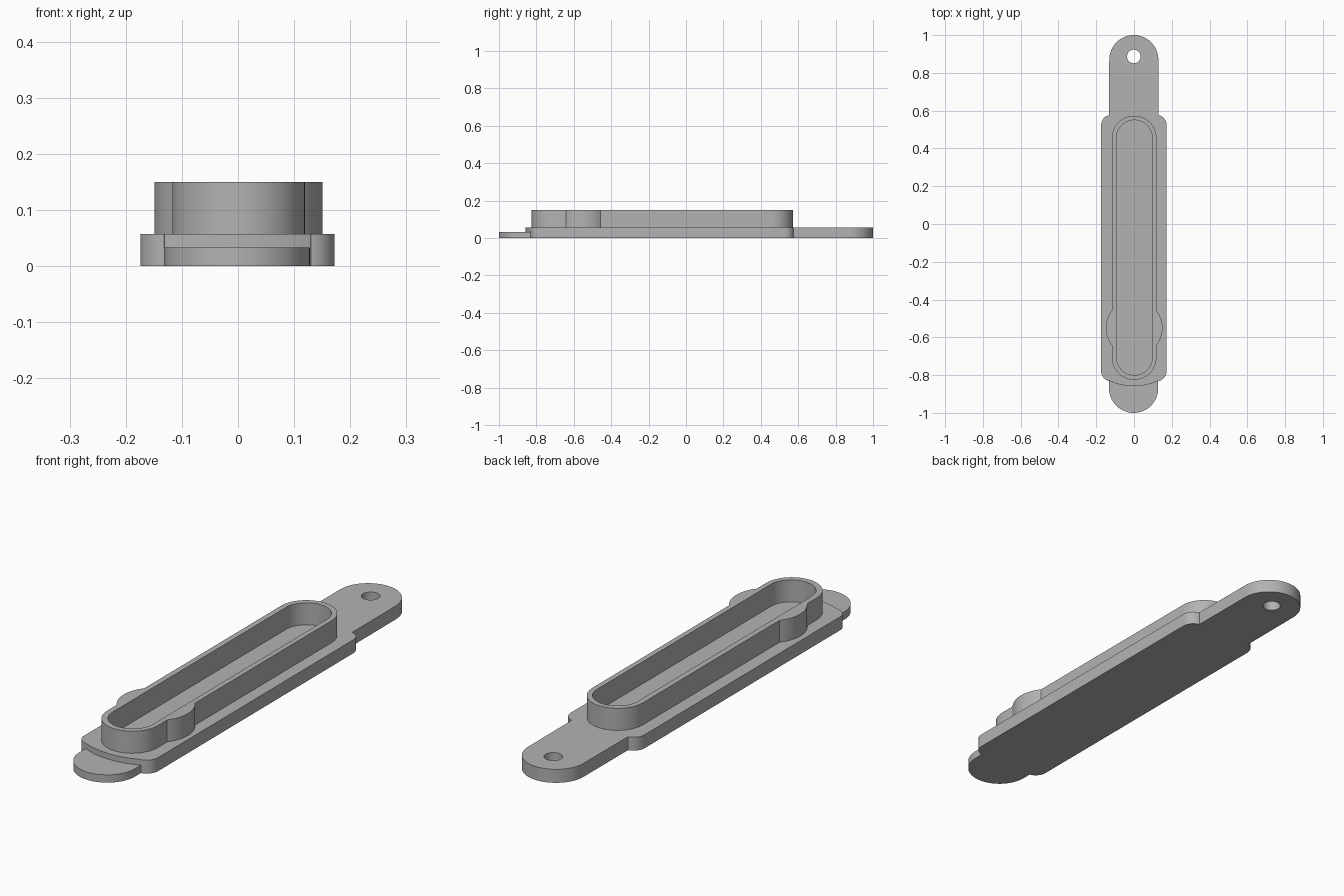
import bpy
from math import sin, cos, radians, acos, degrees

cube = bpy.data.objects.get("Cube")
if cube:
    bpy.data.objects.remove(cube, do_unlink=True)

grey = bpy.data.materials.new("plain grey")
grey.use_nodes = True
grey.diffuse_color = (0.45, 0.45, 0.45, 1)
grey.node_tree.nodes["Principled BSDF"].inputs["Base Color"].default_value = (0.45, 0.45, 0.45, 1)


def arc(x, y, r, start, end, steps=24):
    angles = [radians(start + (end - start) * i / steps) for i in range(steps + 1)]
    return [(x + r * cos(a), y + r * sin(a)) for a in angles]


def slot(half, front, back, x=0):
    return arc(x, front + half, half, 180, 360, 32) + arc(x, back - half, half, 0, 180, 32)


def mirrored(right):
    """Close a right-hand outline, listed front to back, with its mirror image."""
    return right + [(-x, y) for x, y in reversed(right) if abs(x) > 1e-5]


def slab(name, outlines, bottom, top, x=0):
    """Extrude flat outlines; outlines inside the first become holes."""
    curve = bpy.data.curves.new(name, "CURVE")
    curve.dimensions = "2D"
    curve.fill_mode = "BOTH"
    curve.extrude = (top - bottom) / 2
    for points in outlines:
        spline = curve.splines.new("POLY")
        spline.points.add(len(points) - 1)
        for p, (px, py) in zip(spline.points, points):
            p.co = (px, py, 0, 1)
        spline.use_cyclic_u = True
    temp = bpy.data.objects.new(name + " outline", curve)
    bpy.context.collection.objects.link(temp)
    bpy.context.view_layer.update()
    mesh = bpy.data.meshes.new_from_object(temp.evaluated_get(bpy.context.evaluated_depsgraph_get()))
    bpy.data.objects.remove(temp, do_unlink=True)
    mesh.name = name
    mesh.materials.clear()
    mesh.materials.append(grey)
    obj = bpy.data.objects.new(name, mesh)
    obj.location = (x, 0, (bottom + top) / 2)
    bpy.context.collection.objects.link(obj)
    # Weld the caps to the sides, then smooth the curved walls
    bpy.ops.object.select_all(action="DESELECT")
    obj.select_set(True)
    bpy.context.view_layer.objects.active = obj
    bpy.ops.object.mode_set(mode="EDIT")
    bpy.ops.mesh.select_all(action="SELECT")
    bpy.ops.mesh.remove_doubles(threshold=0.0001)
    bpy.ops.mesh.normals_make_consistent(inside=False)
    bpy.ops.object.mode_set(mode="OBJECT")
    bpy.ops.object.shade_smooth_by_angle(angle=radians(30))
    return obj


PLATE_TOP = 0.057

# Base plate with bowed front edge, rounded shoulders and drilled back tab
bow = arc(0, -0.542, 0.316, -90, -65.7, 12)
plate = (bow + arc(0.121, -0.78, 0.052, -79, 0, 12)
         + arc(0.121, 0.525, 0.052, 0, 79, 12) + arc(0, 0.87, 0.13, 0, 90))
hole = arc(0, 0.887, 0.036, 0, 350, 35)
slab("base_plate", [mirrored(plate), hole], 0, PLATE_TOP, -0.001)

# Thin front tab that meets the bowed edge
front_tab = arc(0, -0.87, 0.13, -90, 0) + bow[::-1]
slab("front_tab", [mirrored(front_tab)], 0, 0.033, -0.002)

# Raised rim with round side bulges around a slot-shaped recess
HALF, BULGE, BULGE_Y = 0.118, 0.15, -0.55
spread = degrees(acos(HALF / BULGE))
rim = (arc(0, -0.825 + HALF, HALF, -90, 0) + arc(0, BULGE_Y, BULGE, -spread, spread)
       + arc(0, 0.573 - HALF, HALF, 0, 90))
slab("raised_rim", [mirrored(rim), slot(0.095, -0.8, 0.55, 0.001)], PLATE_TOP, 0.15, 0.001)
